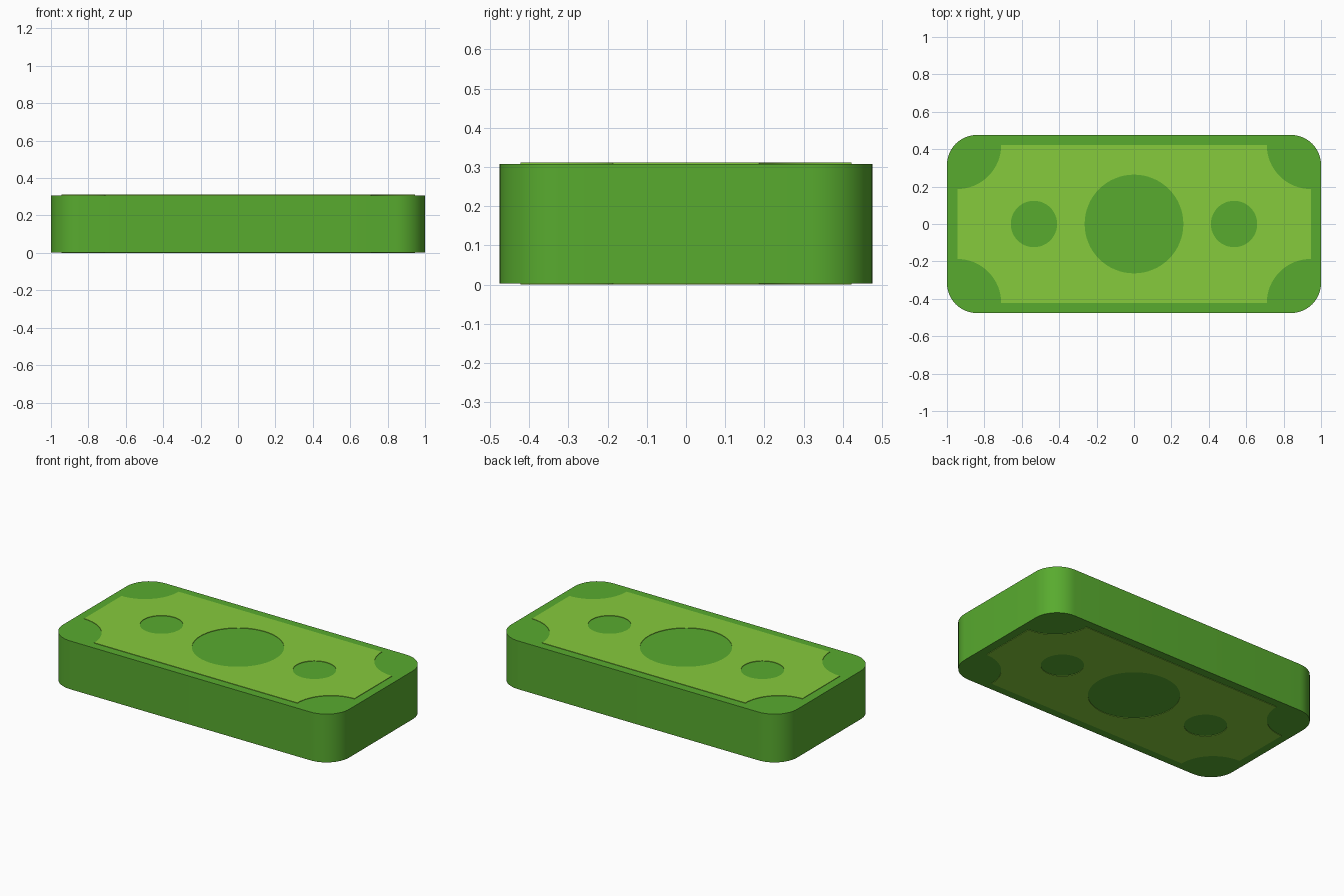
import bpy
from math import cos, sin, pi, radians

if "Cube" in bpy.data.objects:
    bpy.data.objects.remove(bpy.data.objects["Cube"])

TOP, BOTTOM = 0.308, 0.003   # body faces; the printed panels stand slightly proud
PROUD = 0.003


def material(name, rgb):
    m = bpy.data.materials.new(name)
    m.diffuse_color = (*rgb, 1)
    m.use_nodes = True
    m.node_tree.nodes["Principled BSDF"].inputs["Base Color"].default_value = m.diffuse_color
    return m


def arc(cx, cy, r, start, end, n):
    return [(cx + r * cos(radians(start + (end - start) * i / n)),
             cy + r * sin(radians(start + (end - start) * i / n))) for i in range(n + 1)]


def four_corners(cx, cy, r, start, end, n):
    """Closed outline made of the same kind of arc at each corner, counter-clockwise."""
    pts = []
    for k, (sx, sy) in enumerate([(1, 1), (-1, 1), (-1, -1), (1, -1)]):
        pts += arc(sx * cx, sy * cy, r, start + 90 * k, end + 90 * k, n)
    return pts


def circle(cx, r, n=48):
    return arc(cx, 0, r, 0, 360, n)[:-1]


def slab(name, loops, z0, z1, mat):
    """Filled 2D outlines (inner loops become holes) extruded from z0 to z1."""
    cu = bpy.data.curves.new(name, 'CURVE')
    cu.dimensions = '2D'
    cu.fill_mode = 'BOTH'
    cu.extrude = (z1 - z0) / 2
    for pts in loops:
        s = cu.splines.new('POLY')
        s.points.add(len(pts) - 1)
        for p, (x, y) in zip(s.points, pts):
            p.co = (x, y, 0, 1)
        s.use_cyclic_u = True
    ob = bpy.data.objects.new(name, cu)
    bpy.context.collection.objects.link(ob)
    ob.location.z = (z0 + z1) / 2
    bpy.ops.object.select_all(action='DESELECT')
    ob.select_set(True)
    bpy.context.view_layer.objects.active = ob
    bpy.ops.object.convert(target='MESH')
    ob = bpy.context.object
    # weld the caps to the walls
    bpy.ops.object.mode_set(mode='EDIT')
    bpy.ops.mesh.select_all(action='SELECT')
    bpy.ops.mesh.remove_doubles(threshold=0.0001)
    bpy.ops.mesh.normals_make_consistent(inside=False)
    bpy.ops.object.mode_set(mode='OBJECT')
    ob.data.materials.clear()
    ob.data.materials.append(mat)
    bpy.ops.object.shade_smooth_by_angle(angle=radians(30))
    return ob


green = material("green", (0.098, 0.407, 0.028))
lime = material("lime", (0.238, 0.597, 0.045))

# thick stack of notes with rounded corners
R = 0.16
slab("note_stack", [four_corners(1 - R, 0.476 - R, R, 0, 90, 12)], BOTTOM, TOP, green)

# printed panel: scooped corners, round windows showing the darker body
panel = [four_corners(0.945, 0.422, 0.235, 270, 180, 16),
         circle(0, 0.264, 64), circle(-0.535, 0.124), circle(0.535, 0.124)]
slab("top_panel", panel, TOP - 0.01, TOP + PROUD, lime)
slab("bottom_panel", panel, BOTTOM - PROUD, BOTTOM + 0.01, lime)
